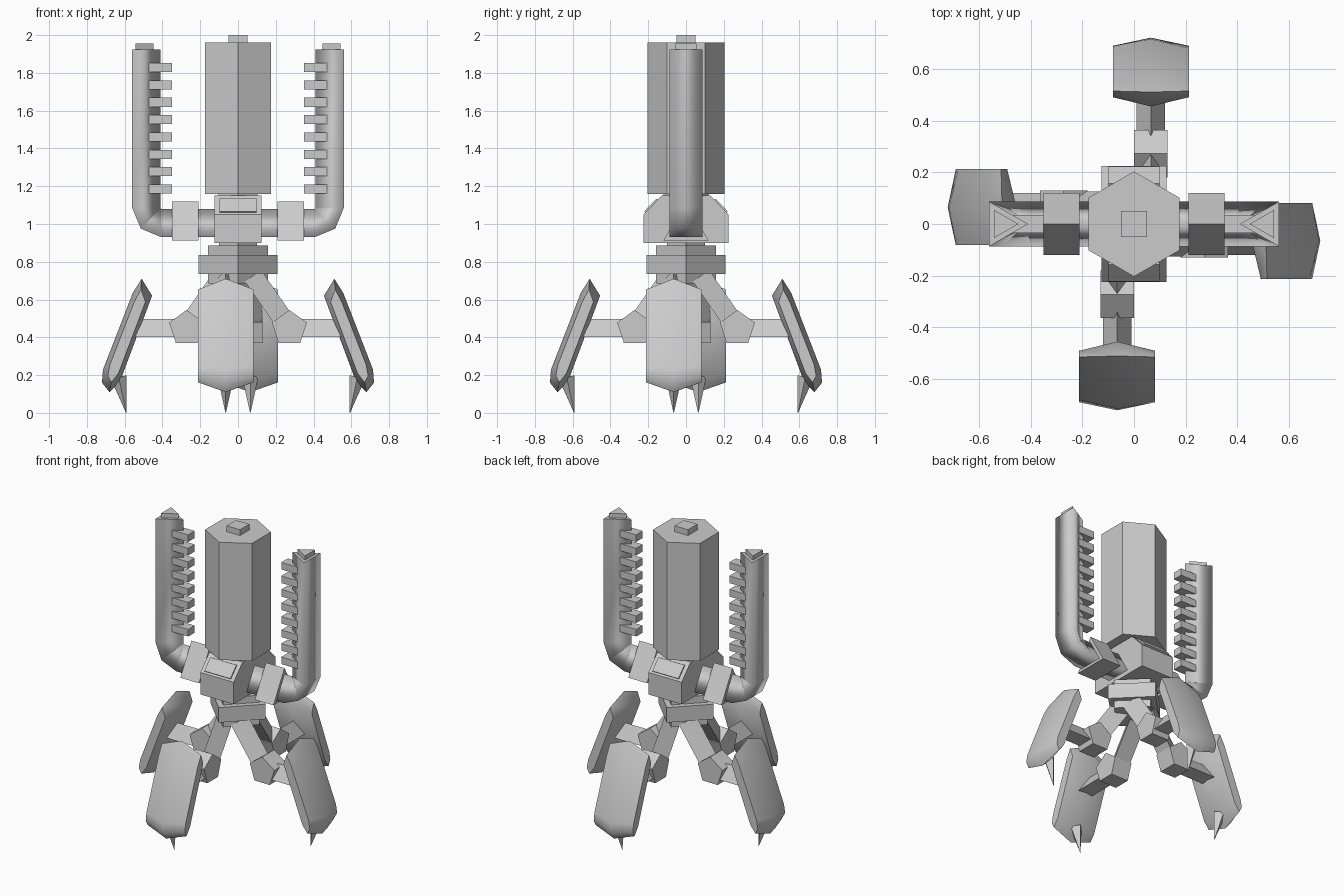
import bpy, bmesh, math
from mathutils import Vector, Matrix

if "Cube" in bpy.data.objects:
    bpy.data.objects.remove(bpy.data.objects["Cube"])


def loft(name, rings, smooth=0, rot=0):
    """Skin closed rings with flat end caps; smooth = crease angle of the sides in degrees (0 = flat)."""
    bm = bmesh.new()
    loops = [[bm.verts.new(p) for p in ring] for ring in rings]
    n = len(loops[0])
    for a, b in zip(loops, loops[1:]):
        for i in range(n):
            f = bm.faces.new((a[i], a[(i + 1) % n], b[(i + 1) % n], b[i]))
            f.smooth = smooth > 0
    bm.faces.new(loops[0])
    bm.faces.new(loops[-1])
    bmesh.ops.recalc_face_normals(bm, faces=bm.faces)
    for e in bm.edges:
        e.smooth = e.calc_face_angle(0) < math.radians(smooth)
    bm.transform(Matrix.Rotation(rot, 4, 'Z'))
    me = bpy.data.meshes.new(name)
    bm.to_mesh(me)
    bm.free()
    ob = bpy.data.objects.new(name, me)
    bpy.context.collection.objects.link(ob)
    return ob


def ring(c, axis, up, n, r):
    """Regular polygon around axis with its first corner towards up."""
    axis = Vector(axis).normalized()
    up = Vector(up)
    up = (up - axis * up.dot(axis)).normalized()
    side = axis.cross(up)
    return [Vector(c) + r * (math.cos(t) * up + math.sin(t) * side)
            for t in (2 * math.pi * i / n for i in range(n))]


def prism(name, a, b, up, n, r, r2=None, rot=0):
    axis = Vector(b) - Vector(a)
    return loft(name, [ring(a, axis, up, n, r), ring(b, axis, up, n, r if r2 is None else r2)], rot=rot)


def column(name, z0, z1, n, r, up=(0, 1, 0)):
    return prism(name, (0, 0, z0), (0, 0, z1), up, n, r)


# central tower with cap
column("tower", 1.16, 1.96, 6, 0.203)
column("tower_cap", 1.95, 2.0, 4, 0.071, (1, 1, 0))

# torso with sloped shoulders and raised panels front and back
profile = [(-0.225, 0.9), (0.225, 0.9), (0.225, 1.05), (0.13, 1.15), (-0.13, 1.15), (-0.225, 1.05)]
loft("torso", [[(x, y, z) for y, z in profile] for x in (-0.125, 0.125)])
panel = [(0.21, 1.055), (0.222, 1.066), (0.157, 1.134), (0.14, 1.125)]
for s, label in ((-1, "front"), (1, "back")):
    loft(label + "_panel", [[(x, s * y, z) for y, z in panel] for x in (-0.098, 0.098)])
column("neck", 1.14, 1.165, 6, 0.12)

# stepped waist
column("waist_pin", 0.87, 0.91, 4, 0.1)
column("waist_top", 0.83, 0.885, 4, 0.16)
column("waist_ring", 0.735, 0.837, 4, 0.208)
column("waist_bottom", 0.685, 0.74, 4, 0.16)

# two arms: triangular tube bent upward, shoulder block, tip and teeth
for s, label in ((-1, "left"), (1, "right")):
    rings = [ring((s * 0.1, 0, 0.98), (s, 0, 0), (0, 0, 1), 3, 0.1)]
    for deg in (0, 45, 90):
        c, d = math.cos(math.radians(deg)), math.sin(math.radians(deg))
        rings.append(ring((s * (0.405 + 0.105 * d), 0, 1.085 - 0.105 * c),
                          (s * c, 0, d), (-s * d, 0, c), 3, 0.1))
    rings.append(ring((s * 0.51, 0, 1.925), (0, 0, 1), (-s, 0, 0), 3, 0.1))
    arm = loft(label + "_arm", rings, smooth=180)
    for p in arm.data.polygons[-2:]:
        p.use_smooth = False
    prism(label + "_arm_tip", (s * 0.51, 0, 1.9), (s * 0.51, 0, 1.955), (-s, 0, 0), 3, 0.063)
    prism(label + "_shoulder", (s * 0.21, 0, 0.982), (s * 0.35, 0, 0.982), (0, 0, 1), 3, 0.138)
    for i in range(8):
        z = 1.185 + i * 0.0919
        loft(f"{label}_tooth_{i}", [[(s * x, y, z + h) for y, h in
             ((-0.035, -0.024), (0.035, -0.024), (0.035, 0.024), (-0.035, 0.024))] for x in (0.35, 0.5)])

# four legs, drawn pointing to +x and turned around z
W = -0.065
shell = [(-0.318, 0.037), (-0.232, 0.054), (0.204, 0.055), (0.271, 0.035),
         (0.303, -0.02), (0.232, -0.052), (-0.254, -0.047)]


def shin_ring(w, kd, kn):
    return [(0.59 + 0.36 * d * kd + 0.933 * n * kn, W + w, 0.40 - 0.933 * d * kd + 0.36 * n * kn)
            for d, n in shell]


for k, label in enumerate(("right", "back", "left", "front")):
    a = k * math.pi / 2
    up = (0, 0, 1)
    prism(label + "_thigh", (0.065, W, 0.716), (0.235, W, 0.47), up, 3, 0.07, rot=a)
    prism(label + "_knee", (0.272, W - 0.065, 0.448), (0.272, W + 0.065, 0.448), up, 5, 0.097, rot=a)
    prism(label + "_link", (0.27, W, 0.433), (0.56, W, 0.433), up, 3, 0.063, rot=a)
    loft(label + "_shin", [shin_ring(-0.147, 0.83, 0.55), shin_ring(0, 1, 1), shin_ring(0.147, 0.83, 0.55)],
         smooth=85, rot=a)
    prism(label + "_claw", (0.632, W, 0.19), (0.592, W, 0.0), (1, 0, 0), 4, 0.043, 0.001, rot=a)
